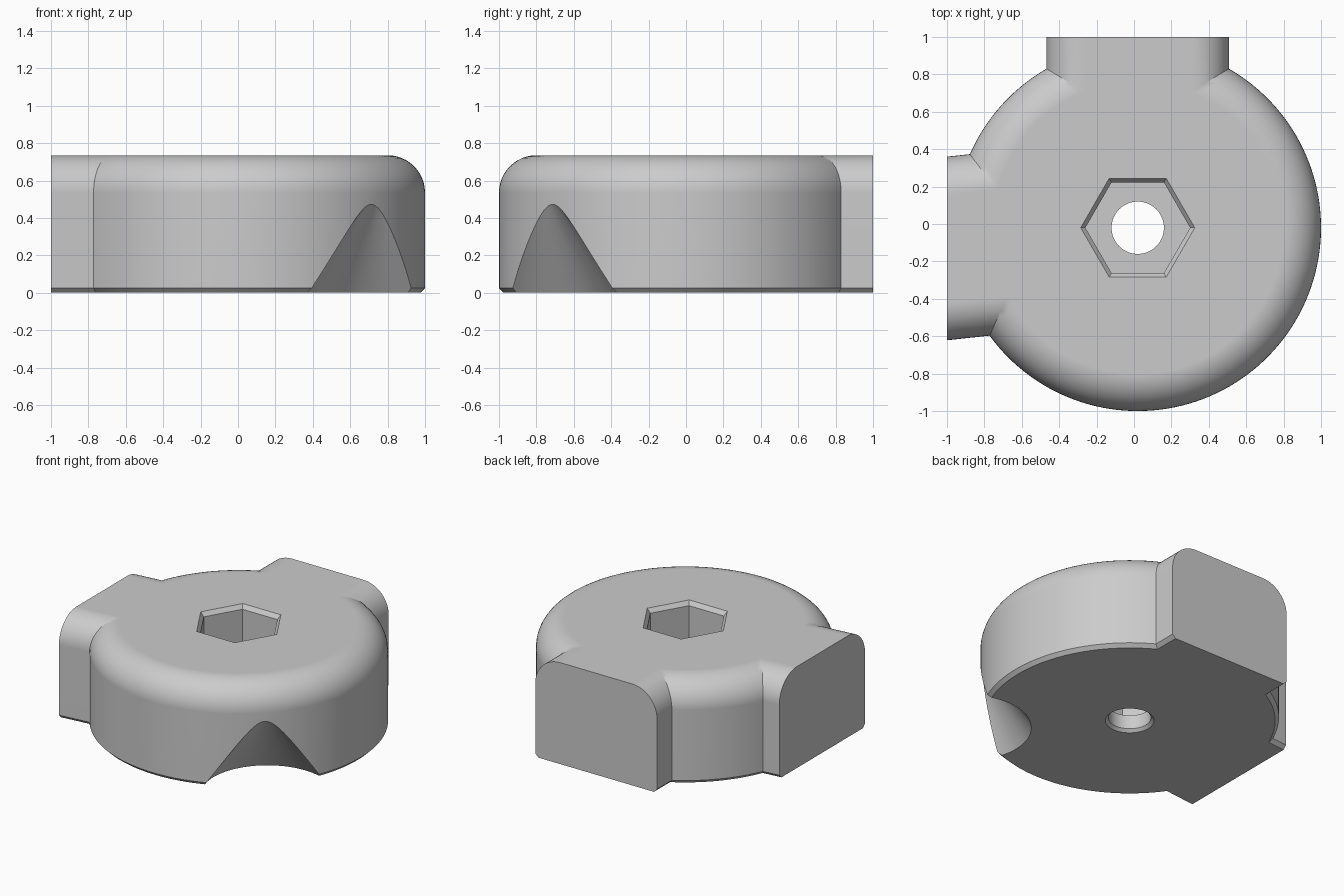
import bpy, bmesh, math
from mathutils import Vector

if "Cube" in bpy.data.objects:
    bpy.data.objects.remove(bpy.data.objects["Cube"], do_unlink=True)

CENTER = Vector((0.02, -0.02))
RADIUS, ARM_HALF, HEIGHT = 0.98, 0.488, 0.735
FILLET, CHAMFER = 0.2, 0.025
BACK, LEFT = math.radians(90), math.radians(186.2)

grey = bpy.data.materials.new("grey")
grey.use_nodes = True
grey.diffuse_color = (0.6, 0.6, 0.6, 1)
grey.node_tree.nodes["Principled BSDF"].inputs["Base Color"].default_value = (0.6, 0.6, 0.6, 1)


def loft(name, rings):
    """Closed solid through a stack of rings with equal point counts."""
    bm = bmesh.new()
    loops = [[bm.verts.new(p) for p in ring] for ring in rings]
    for low, high in zip(loops, loops[1:]):
        for i in range(len(low)):
            j = (i + 1) % len(low)
            bm.faces.new((low[i], low[j], high[j], high[i]))
    bm.faces.new(loops[0][::-1])
    bm.faces.new(loops[-1])
    mesh = bpy.data.meshes.new(name)
    bm.to_mesh(mesh)
    bm.free()
    mesh.materials.append(grey)
    obj = bpy.data.objects.new(name, mesh)
    bpy.context.collection.objects.link(obj)
    return obj


def ring(center, radius, z, sides):
    return [(center.x + radius * math.cos(math.tau * i / sides),
             center.y + radius * math.sin(math.tau * i / sides), z) for i in range(sides)]


def arm_end(axis, side, wall, inset):
    """Where one arm side meets the flat end wall."""
    along = Vector((math.cos(axis), math.sin(axis)))
    start = CENTER + Vector((-along.y, along.x)) * side * (ARM_HALF - inset)
    return start + along * ((1 - start.dot(wall)) / along.dot(wall))


def outline(inset, z):
    """Disc with two arms, shrunk by the inset."""
    r = RADIUS - inset
    half = math.asin((ARM_HALF - inset) / r)

    def arc(a, b, n):
        return [CENTER + r * Vector((math.cos(a + (b - a) * i / n), math.sin(a + (b - a) * i / n)))
                for i in range(n + 1)]
    back_wall, left_wall = Vector((0, 1)), Vector((-1, 0))
    pts = arc(LEFT + half - math.tau, BACK - half, 90)
    pts += [arm_end(BACK, -1, back_wall, inset), arm_end(BACK, 1, back_wall, inset)]
    pts += arc(BACK + half, LEFT - half, 20)
    pts += [arm_end(LEFT, -1, left_wall, inset), arm_end(LEFT, 1, left_wall, inset)]
    return [(p.x, p.y, z) for p in pts]


# Body: chamfered bottom, straight wall, rounded top
levels = [(CHAMFER, 0), (0, CHAMFER)]
steps = 12
for k in range(steps + 1):
    a = math.pi / 2 * k / steps
    levels.append((FILLET * (1 - math.cos(a)), HEIGHT - FILLET + FILLET * math.sin(a)))
body = loft("knob_body", [outline(d, z) for d, z in levels])

# Cutters: hexagonal pocket, through hole, conical thumb notch
pocket = loft("pocket_cutter", [ring(CENTER, r, z, 6) for r, z in
                                ((0.28, 0.12), (0.28, 0.705), (0.305, HEIGHT), (0.33, 0.765))])
hole = loft("hole_cutter", [ring(CENTER, r, z, 48) for r, z in
                            ((0.18, -0.02), (0.16, 0), (0.14, 0.02), (0.14, 0.3))])
notch_center = CENTER + Vector((1, -1)).normalized() * 1.083
notch = loft("notch_cutter", [ring(notch_center, r, z, 96) for r, z in
                              ((0.503, -0.1), (0.007, 0.61))])

for cutter in (pocket, hole, notch):
    mod = body.modifiers.new(cutter.name, 'BOOLEAN')
    mod.operation = 'DIFFERENCE'
    mod.solver = 'EXACT'
    mod.object = cutter

# Apply the cuts, then shade with sharp edges kept
bpy.context.view_layer.update()
graph = bpy.context.evaluated_depsgraph_get()
cut_mesh = bpy.data.meshes.new_from_object(body.evaluated_get(graph))
body.modifiers.clear()
body.data = cut_mesh
cut_mesh.name = "knob_body"
for cutter in (pocket, hole, notch):
    bpy.data.objects.remove(cutter, do_unlink=True)

bpy.ops.object.select_all(action='DESELECT')
body.select_set(True)
bpy.context.view_layer.objects.active = body
bpy.ops.object.shade_smooth_by_angle(angle=math.radians(25))
weighted = body.modifiers.new("weighted_normals", 'WEIGHTED_NORMAL')
weighted.keep_sharp = True
